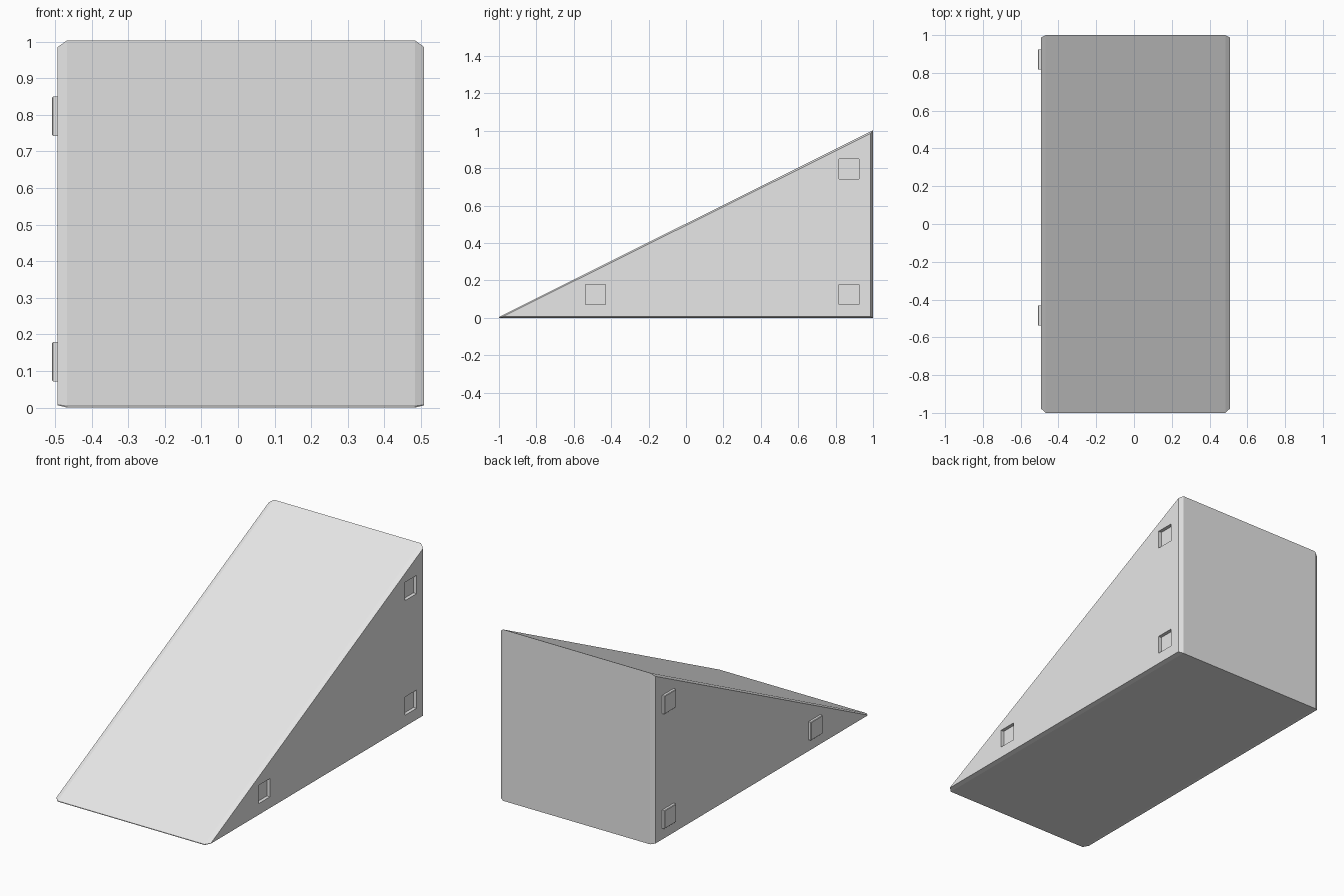
import bpy, bmesh
from mathutils import Matrix

cube = bpy.data.objects.get("Cube")
if cube:
    bpy.data.objects.remove(cube, do_unlink=True)

grey = bpy.data.materials.new("light_grey")
grey.use_nodes = True
grey.diffuse_color = (0.8, 0.8, 0.8, 1)
grey.node_tree.nodes["Principled BSDF"].inputs["Base Color"].default_value = (0.8, 0.8, 0.8, 1)


def finish(name, bm):
    bmesh.ops.recalc_face_normals(bm, faces=bm.faces)
    mesh = bpy.data.meshes.new(name)
    bm.to_mesh(mesh)
    bm.free()
    mesh.materials.append(grey)
    obj = bpy.data.objects.new(name, mesh)
    bpy.context.scene.collection.objects.link(obj)
    return obj


def box(name, centre, size, bevel=0):
    bm = bmesh.new()
    bmesh.ops.create_cube(bm, size=1, matrix=Matrix.Translation(centre) @ Matrix.Diagonal((*size, 1)))
    if bevel:
        outer = [e for e in bm.edges if all(v.co.x < centre[0] for v in e.verts)]
        bmesh.ops.bevel(bm, geom=outer, offset=bevel, segments=1, affect='EDGES')
    return finish(name, bm)


# Wedge body: full profile in the middle, smaller profile at each chamfered side
RIGHT, LEFT, CHAMFER = -0.4925, 0.5085, 0.025
full = [(-1, 0), (1, 0), (1, 1.003), (-1, 0.004)]
inner = [(-0.977, 0.006), (0.987, 0.006), (0.987, 0.985), (-0.977, 0.008)]
sections = [(RIGHT, inner), (RIGHT + CHAMFER, full), (LEFT - CHAMFER, full), (LEFT, inner)]

bm = bmesh.new()
rings = [[bm.verts.new((x, y, z)) for y, z in profile] for x, profile in sections]
for a, b in zip(rings, rings[1:]):
    for i in range(4):
        j = (i + 1) % 4
        bm.faces.new((a[i], a[j], b[j], b[i]))
bm.faces.new(rings[0])
bm.faces.new(rings[-1])
body = finish("wedge_body", bm)

# Square pegs on the right side and matching sockets in the left side
SIZE, DEPTH = 0.107, 0.02
spots = {"upper_back": (0.871, 0.796), "lower_back": (0.871, 0.125), "lower_front": (-0.484, 0.125)}
for label, (y, z) in spots.items():
    box("peg_" + label, (RIGHT + 0.002, y, z), (0.036, SIZE, SIZE), 0.003)
    cutter = box("socket_cutter", (LEFT, y, z), (2 * DEPTH, SIZE, SIZE))
    cutter.hide_render = True
    cut = body.modifiers.new("socket", 'BOOLEAN')
    cut.operation, cut.solver, cut.object = 'DIFFERENCE', 'EXACT', cutter
    bpy.context.view_layer.objects.active = body
    bpy.ops.object.modifier_apply(modifier=cut.name)
    bpy.data.objects.remove(cutter, do_unlink=True)
